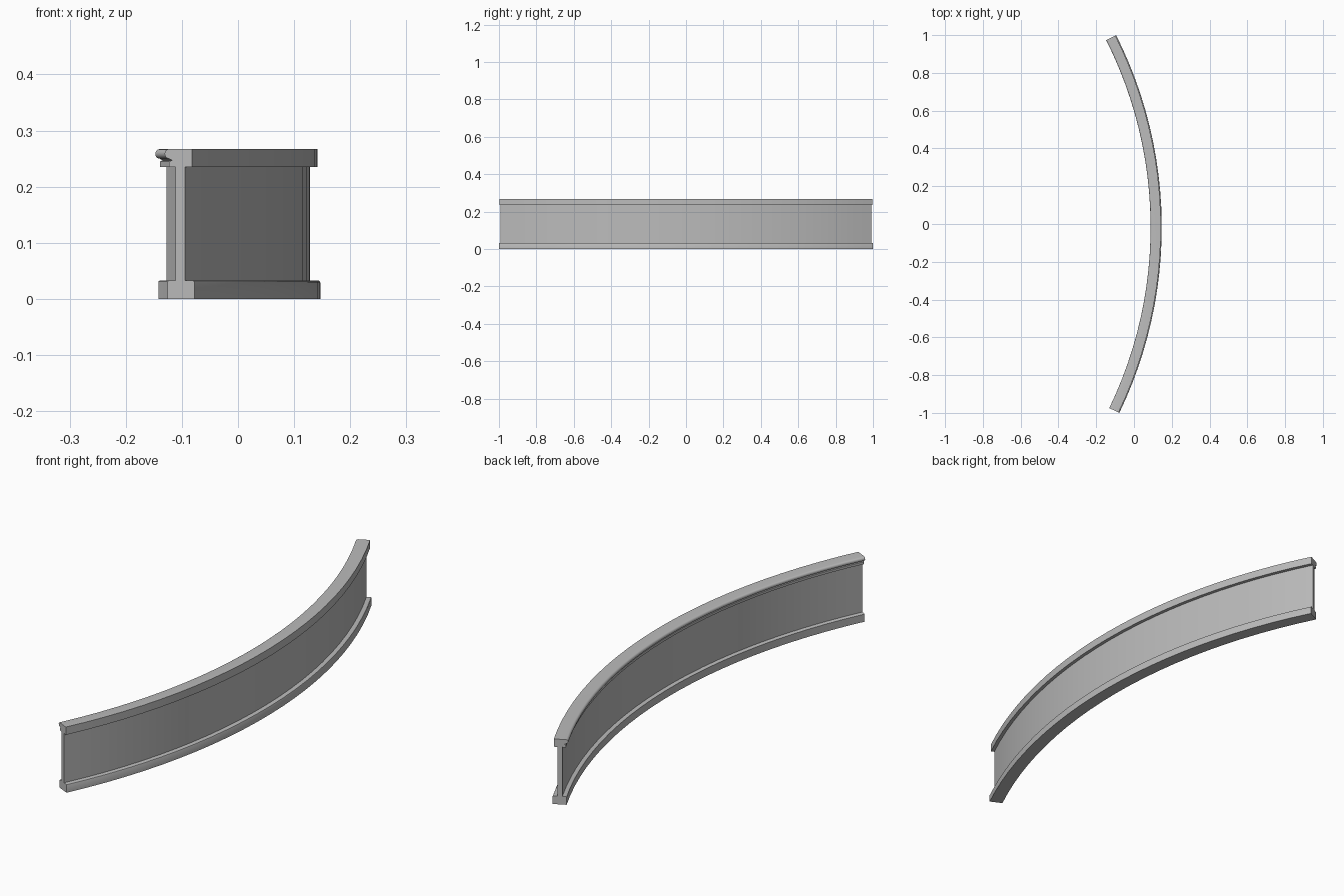
import bpy, bmesh, math

if "Cube" in bpy.data.objects:
    bpy.data.objects.remove(bpy.data.objects["Cube"])

# Curved wall: each part is a radial profile swept along one shared arc
R = 2.262                       # outer radius of the plinth
CX, CY = 0.147 - R, -0.0174     # arc centre
A0, A1 = math.radians(-25.75), math.radians(26.73)
SEGMENTS = 24

stone = bpy.data.materials.new("grey stone")
stone.diffuse_color = (0.5, 0.5, 0.5, 1)
stone.use_nodes = True
stone.node_tree.nodes["Principled BSDF"].inputs["Base Color"].default_value = stone.diffuse_color


def sweep(name, profile):
    """profile: (depth inward from the outer radius, height) points."""
    bm = bmesh.new()
    rings = []
    for i in range(SEGMENTS + 1):
        a = A0 + (A1 - A0) * i / SEGMENTS
        rings.append([bm.verts.new((CX + (R - d) * math.cos(a),
                                    CY + (R - d) * math.sin(a), z))
                      for d, z in profile])
    n = len(profile)
    for r, s in zip(rings, rings[1:]):
        for k in range(n):
            bm.faces.new((r[k], r[(k + 1) % n], s[(k + 1) % n], s[k]))
    bm.faces.new(rings[0])
    bm.faces.new(rings[-1][::-1])
    bmesh.ops.recalc_face_normals(bm, faces=bm.faces)
    mesh = bpy.data.meshes.new(name)
    bm.to_mesh(mesh)
    bm.free()
    mesh.materials.append(stone)
    obj = bpy.data.objects.new(name, mesh)
    bpy.context.collection.objects.link(obj)
    bpy.context.view_layer.objects.active = obj
    obj.select_set(True)
    bpy.ops.object.shade_smooth_by_angle(angle=math.radians(40))
    obj.select_set(False)


# Plinth with softened upper edges
sweep("plinth", [(0, 0), (0, 0.029), (0.0015, 0.032), (0.004, 0.033),
                 (0.050, 0.033), (0.053, 0.031), (0.053, 0)])

# Thin wall panel
sweep("wall_panel", [(0.019, 0.030), (0.019, 0.238),
                     (0.037, 0.238), (0.037, 0.030)])

# Coping: flat outer fascia, rounded nose and lower step on the inner side
nose = [(0.0505 + 0.0085 * math.cos(t), 0.2585 + 0.0085 * math.sin(t))
        for t in (math.pi / 2 - math.pi * k / 8 for k in range(9))]
sweep("coping", [(0.005, 0.235), (0.005, 0.267)] + nose
      + [(0.044, 0.247), (0.050, 0.245), (0.050, 0.235)])
